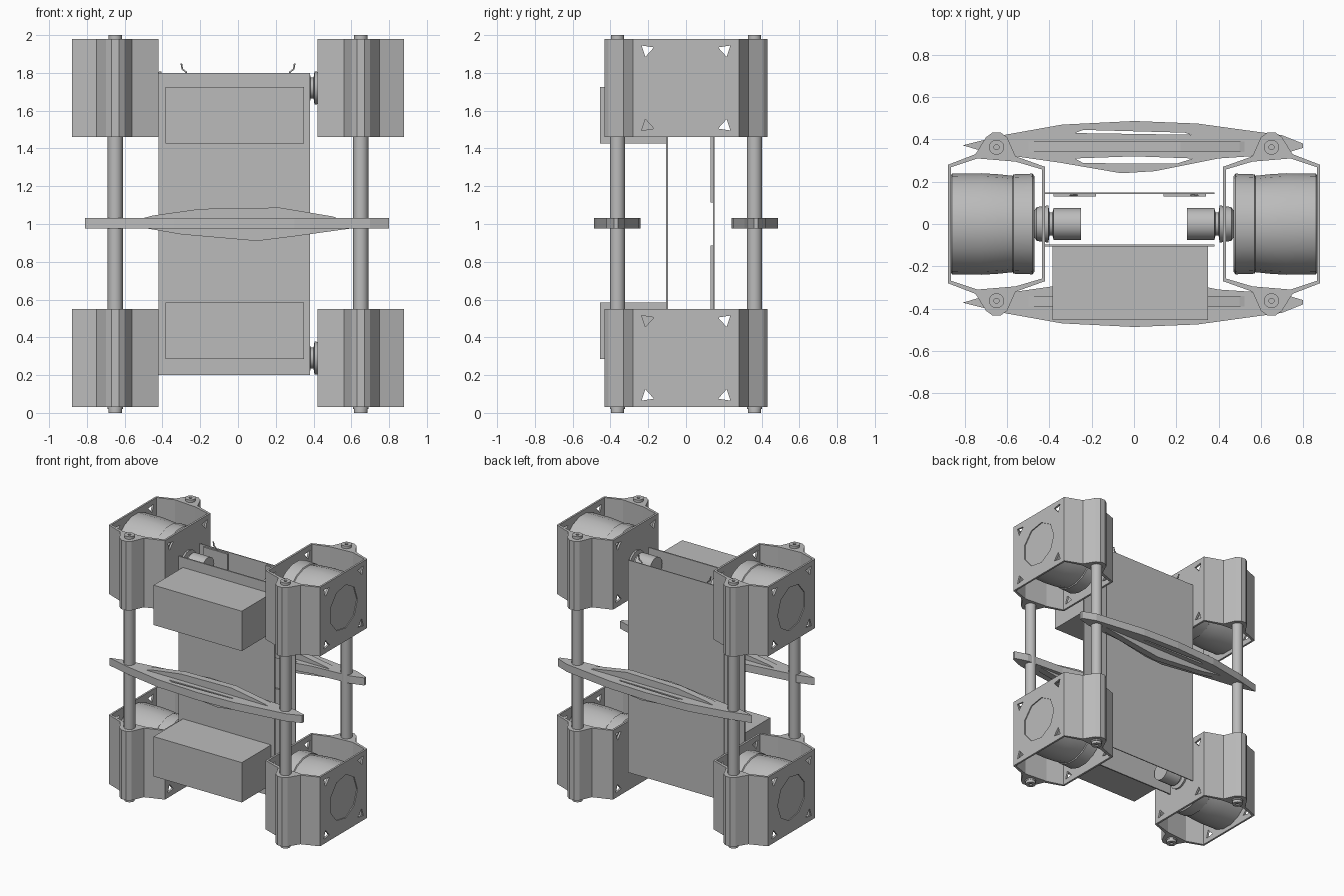
import bpy, bmesh, math
from mathutils import Vector

cube = bpy.data.objects.get("Cube")
if cube:
    bpy.data.objects.remove(cube, do_unlink=True)

grey = bpy.data.materials.new("plain_grey")
grey.use_nodes = True
COLOUR = (0.5, 0.5, 0.5, 1)
grey.diffuse_color = COLOUR
grey.node_tree.nodes["Principled BSDF"].inputs["Base Color"].default_value = COLOUR


def finish(name, bm):
    bmesh.ops.recalc_face_normals(bm, faces=bm.faces[:])
    mesh = bpy.data.meshes.new(name)
    bm.to_mesh(mesh)
    bm.free()
    mesh.materials.append(grey)
    obj = bpy.data.objects.new(name, mesh)
    bpy.context.collection.objects.link(obj)
    return obj


def prism(name, points, axis, low, high):
    """Extrude a 2D outline along one axis, from low to high."""
    bm = bmesh.new()
    verts = []
    for p in points:
        co = list(p)
        co.insert(axis, low)
        verts.append(bm.verts.new(co))
    face = bm.faces.new(verts)
    ext = bmesh.ops.extrude_face_region(bm, geom=[face])
    step = [0, 0, 0]
    step[axis] = high - low
    moved = [g for g in ext["geom"] if isinstance(g, bmesh.types.BMVert)]
    bmesh.ops.translate(bm, verts=moved, vec=step)
    return finish(name, bm)


def box(name, x, y, z):
    outline = [(x[0], y[0]), (x[1], y[0]), (x[1], y[1]), (x[0], y[1])]
    return prism(name, outline, 2, *z)


def ngon(cx, cy, r, sides):
    return [(cx + r * math.cos(math.tau * i / sides),
             cy + r * math.sin(math.tau * i / sides)) for i in range(sides)]


def lathe(name, profile, sides, axis, centre):
    """Closed stack of rings (offset, radius) around an axis."""
    bm = bmesh.new()
    rings = []
    for offset, radius in profile:
        ring = []
        for p in ngon(0, 0, radius, sides):
            co = list(p)
            co.insert(axis, offset)
            ring.append(bm.verts.new(Vector(co) + Vector(centre)))
        rings.append(ring)
    for a, b in zip(rings, rings[1:]):
        for i in range(sides):
            j = (i + 1) % sides
            bm.faces.new((a[i], a[j], b[j], b[i]))
    bm.faces.new(rings[0])
    bm.faces.new(rings[-1])
    obj = finish(name, bm)
    bpy.ops.object.select_all(action="DESELECT")
    obj.select_set(True)
    bpy.context.view_layer.objects.active = obj
    bpy.ops.object.shade_smooth_by_angle(angle=math.radians(35))
    return obj


def cut(obj, cutters):
    for c in cutters:
        mod = obj.modifiers.new("cut", "BOOLEAN")
        mod.operation, mod.solver, mod.object = "DIFFERENCE", "EXACT", c
    bpy.context.view_layer.update()
    graph = bpy.context.evaluated_depsgraph_get()
    mesh = bpy.data.meshes.new_from_object(obj.evaluated_get(graph))
    obj.modifiers.clear()
    obj.data = mesh
    for c in cutters:
        bpy.data.objects.remove(c, do_unlink=True)


def mirrored(half):
    """Complete an outline given for +y with its mirror image."""
    return half + [(x, -y) for x, y in reversed(half)]


OUTER = [(0.42, 0.27), (0.56, 0.32), (0.60, 0.41), (0.63, 0.432),
         (0.67, 0.432), (0.70, 0.41), (0.75, 0.33), (0.88, 0.28)]
INNER = [(0.435, 0.258), (0.56, 0.295), (0.74, 0.31), (0.866, 0.268)]
ROD_X, ROD_Y = 0.65, 0.363
SIDES = (("left", 1), ("right", -1))

for side, s in SIDES:
    for level, zc in (("lower", 0.29), ("upper", 1.72)):
        tag = f"{level}_{side}_"
        # open housing with a port in the outer wall and corner cut-outs
        flip = lambda pts: [(s * x, y) for x, y in mirrored(pts)]
        housing = prism(tag + "housing", flip(OUTER), 2, zc - 0.26, zc + 0.26)
        cutters = [prism("hollow", flip(INNER), 2, zc - 0.4, zc + 0.4),
                   prism("port", ngon(0, zc, 0.165, 9), 0, *sorted((s * 0.8, s * 0.95)))]
        for a in (-1, 1):
            for b in (-1, 1):
                tri = [(a * 0.235, zc + b * 0.225), (a * 0.17, zc + b * 0.215),
                       (a * 0.215, zc + b * 0.165)]
                cutters.append(prism("corner", tri, 0, *sorted((s * 0.3, s * 0.95))))
        cut(housing, cutters)
        # wheel, coupling and motor on one axle
        wheel = [(0.47, 0.225), (0.48, 0.238), (0.57, 0.235), (0.575, 0.228),
                 (0.64, 0.235), (0.72, 0.24), (0.86, 0.238), (0.873, 0.22)]
        motor = [(0.25, 0.075), (0.38, 0.075), (0.385, 0.055), (0.40, 0.055),
                 (0.405, 0.088), (0.46, 0.08), (0.48, 0.05)]
        lathe(tag + "wheel", [(s * x, r) for x, r in wheel], 18, 0, (0, 0, zc))
        lathe(tag + "motor", [(s * x, r) for x, r in motor], 16, 0, (0, 0, zc))

# corner rods with a small hole in each end
for end, e in (("front", -1), ("back", 1)):
    for side, s in SIDES:
        rod = [(0.01, 0.012), (0, 0.012), (0, 0.036), (0.02, 0.036), (0.02, 0.04),
               (1.98, 0.04), (1.98, 0.036), (2, 0.036), (2, 0.012), (1.99, 0.012)]
        lathe(f"{end}_{side}_rod", rod, 14, 2, (s * ROD_X, e * ROD_Y, 0))

    # slotted leaf-shaped brace
    leaf = [(-0.81, 0.372), (-0.70, 0.34), (-0.35, 0.29), (-0.06, 0.24), (0.10, 0.25),
            (0.40, 0.31), (0.70, 0.33), (0.80, 0.36), (0.80, 0.38), (0.70, 0.42),
            (0.30, 0.475), (0, 0.487), (-0.34, 0.47), (-0.62, 0.42)]
    brace = prism(end + "_brace", [(x, e * y) for x, y in leaf], 2, 0.975, 1.032)
    slots = [[(-0.28, 0.43), (0.27, 0.422), (0.24, 0.432), (-0.24, 0.445)],
             [(-0.28, 0.31), (-0.24, 0.288), (0.2, 0.285), (0.28, 0.31), (0, 0.32)]]
    cut(brace, [prism("slot", [(x, e * y) for x, y in p], 2, 0.9, 1.1) for p in slots])

    # upright rib running through the brace
    rib = [(-0.62, 1.0), (-0.30, 0.945), (0.10, 0.91), (0.30, 0.935), (0.66, 0.985),
           (0.50, 1.04), (0.22, 1.087), (-0.20, 1.08), (-0.45, 1.045)]
    prism(end + "_brace_rib", rib, 1, *sorted((e * 0.34, e * 0.39)))

# body panels
box("front_panel", (-0.42, 0.38), (-0.106, -0.096), (0.2, 1.8))
box("back_panel", (-0.42, 0.38), (0.143, 0.15), (0.2, 1.8))

# front boxes
box("lower_front_box", (-0.385, 0.35), (-0.455, -0.106), (0.285, 0.585))
box("upper_front_box", (-0.385, 0.35), (-0.455, -0.106), (1.425, 1.725))

# thin boards and wire hooks behind the back panel
for side, x in (("left", 0.24), ("right", -0.28)):
    for level, z in (("lower", (0.21, 0.885)), ("upper", (1.115, 1.79))):
        box(f"{level}_{side}_board", (x - 0.1, x + 0.1), (0.13, 0.143), z)
    sign = 1 if x > 0 else -1
    curve = bpy.data.curves.new(side + "_wire", "CURVE")
    curve.dimensions = "3D"
    curve.bevel_depth, curve.bevel_resolution = 0.005, 1
    path = curve.splines.new("POLY")
    hook = [(0.27, 1.785), (0.275, 1.805), (0.295, 1.82), (0.30, 1.85)]
    path.points.add(len(hook) - 1)
    for pt, (hx, hz) in zip(path.points, hook):
        pt.co = (sign * hx, 0.135, hz, 1)
    curve.materials.append(grey)
    bpy.context.collection.objects.link(bpy.data.objects.new(side + "_wire", curve))
